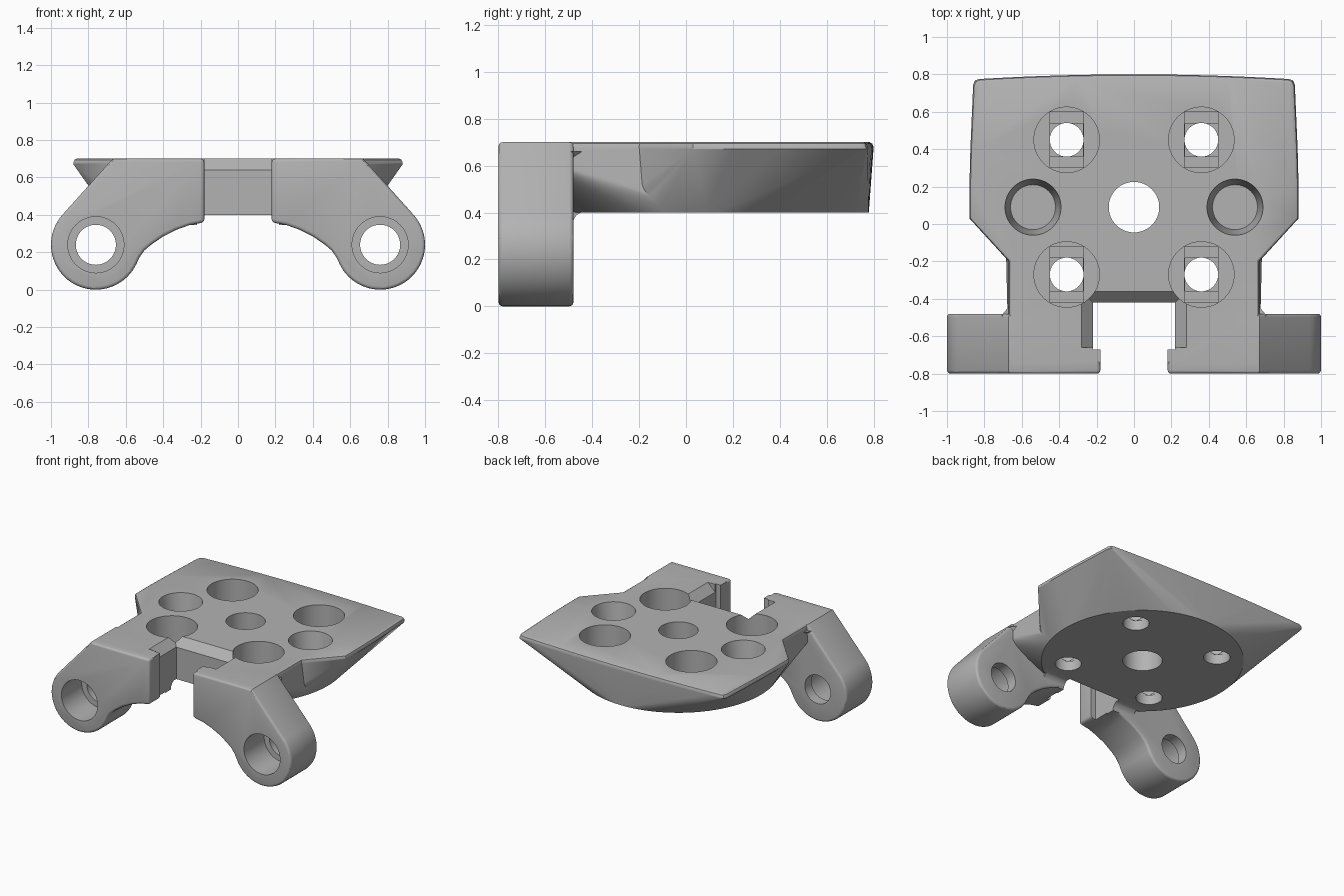
import bpy, bmesh, math
from mathutils import Matrix, Vector

cube = bpy.data.objects.get("Cube")
if cube:
    bpy.data.objects.remove(cube, do_unlink=True)

grey = bpy.data.materials.new("plain_grey")
grey.use_nodes = True
colour = (0.45, 0.45, 0.45, 1)
grey.diffuse_color = colour
grey.node_tree.nodes["Principled BSDF"].inputs["Base Color"].default_value = colour

TOP, BASE = 0.70, 0.40          # plate top and underside
LEG_FRONT, LEG_BACK = -0.80, -0.48
HUB_X, HUB_Z, HUB_R = 0.76, 0.24, 0.24
DISC_Y, DISC_R = 0.09, 0.69


def finish(name, bm):
    bmesh.ops.recalc_face_normals(bm, faces=bm.faces)
    mesh = bpy.data.meshes.new(name)
    bm.to_mesh(mesh)
    bm.free()
    obj = bpy.data.objects.new(name, mesh)
    bpy.context.collection.objects.link(obj)
    mesh.materials.append(grey)
    return obj


def hull(name, points):
    bm = bmesh.new()
    for p in points:
        bm.verts.new(p)
    res = bmesh.ops.convex_hull(bm, input=bm.verts)
    loose = [v for v in bm.verts if not v.link_faces]
    bmesh.ops.delete(bm, geom=loose, context='VERTS')
    bmesh.ops.dissolve_limit(bm, angle_limit=0.001, verts=bm.verts, edges=bm.edges)
    return finish(name, bm)


def box(name, x0, x1, y0, y1, z0, z1):
    return hull(name, [(x, y, z) for x in (x0, x1) for y in (y0, y1) for z in (z0, z1)])


def prism(name, profile, axis, start, end):
    """Extrude a 2D profile along x (profile y,z) or y (profile x,z)."""
    bm = bmesh.new()
    place = (lambda a, b: (start, a, b)) if axis == 'x' else (lambda a, b: (a, start, b))
    face = bm.faces.new([bm.verts.new(place(a, b)) for a, b in profile])
    ext = bmesh.ops.extrude_face_region(bm, geom=[face])
    step = Vector((end - start, 0, 0)) if axis == 'x' else Vector((0, end - start, 0))
    bmesh.ops.translate(bm, verts=[v for v in ext["geom"] if isinstance(v, bmesh.types.BMVert)], vec=step)
    return finish(name, bm)


def cone(name, x, y, z0, z1, r0, r1):
    bm = bmesh.new()
    bmesh.ops.create_cone(bm, cap_ends=True, segments=64, radius1=r0, radius2=r1, depth=z1 - z0,
                          matrix=Matrix.Translation((x, y, (z0 + z1) / 2)))
    return finish(name, bm)


def bore(name, x, z, y0, y1, r):
    obj = cone(name, 0, 0, y0, y1, r, r)
    obj.data.transform(Matrix.Translation((x, 0, z)) @ Matrix.Rotation(-math.pi / 2, 4, 'X'))
    return obj


def apply_modifier(obj, mod):
    bpy.context.view_layer.objects.active = obj
    bpy.ops.object.modifier_apply(modifier=mod.name)


def combine(obj, other, operation):
    mod = obj.modifiers.new("combine", 'BOOLEAN')
    mod.operation, mod.solver, mod.object = operation, 'EXACT', other
    apply_modifier(obj, mod)
    bpy.data.objects.remove(other, do_unlink=True)


def both(points):
    return [(s * x, y) for s in (1, -1) for x, y in points]


def flare(name, outline):
    """Loft the round underside up to a top outline with a softened rim."""
    pts = [(DISC_R * math.cos(a), DISC_Y + DISC_R * math.sin(a), BASE)
           for a in (math.tau * i / 96 for i in range(96))]
    for z, k in ((TOP - 0.03, 1), (TOP - 0.02, 1), (TOP - 0.006, 0.993), (TOP, 0.98)):
        pts += [(x * k, y * k, z) for x, y in both(outline)]
    return hull(name, pts)


# Plate: wide rear part and narrow neck, both rising from one disc
back_edge = [(0.83 * i / 8, 0.80 - 0.025 * (i / 8) ** 2) for i in range(9)]
plate = flare("mounting_plate", back_edge + [(0.85, 0.767), (0.86, 0.745), (0.875, 0.4),
                                             (0.88, 0.2), (0.88, 0.03), (0.67, -0.20)])
combine(plate, flare("neck", [(0.67, -0.15), (0.67, -0.75)]), 'UNION')

# Legs: rounded hub, sloped shoulder and arched underside
for side in (1, -1):
    profile = [(0.18, 0.36), (0.18, TOP), (0.67, TOP)]
    for i in range(41):
        a = math.radians(42 - 197 * i / 40)
        profile.append((HUB_X + HUB_R * math.cos(a), HUB_Z + HUB_R * math.sin(a)))
    profile += [(0.525, 0.175), (0.50, 0.21), (0.465, 0.24), (0.40, 0.285), (0.33, 0.32), (0.26, 0.345)]
    leg = prism("leg", [(side * x, z) for x, z in profile], 'y', LEG_FRONT, LEG_BACK)
    mod = leg.modifiers.new("soft_edges", 'BEVEL')
    mod.width, mod.segments, mod.limit_method = 0.018, 3, 'ANGLE'
    mod.angle_limit = math.radians(55)
    apply_modifier(leg, mod)
    combine(plate, leg, 'UNION')

    # Webs that fillet the leg into the neck and the underside
    web = [(side * x, y, z) for dx, z in ((0, 0.66), (-0.31, BASE + 0.005))
           for x, y in ((0.66 + dx, -0.43), (0.675 + dx, -0.462), (0.705 + dx, -0.485),
                        (0.705 + dx, -0.55), (0.55 + dx, -0.43), (0.55 + dx, -0.55))]
    combine(plate, hull("web", web), 'UNION')
    curve = [(-0.425 + 0.06 * math.cos(a), 0.345 + 0.06 * math.sin(a))
             for a in (math.pi / 2 * (1 + i / 6) for i in range(7))]
    fillet = [(-0.425, 0.45)] + curve + [(-0.55, 0.345), (-0.55, 0.45)]
    combine(plate, prism("fillet", fillet, 'x', side * 0.2, side * 0.40), 'UNION')

# Front slot with chamfered top rim and narrower mouth
combine(plate, box("slot", -0.22, 0.22, -0.67, -0.42, 0.1, 0.9), 'DIFFERENCE')
combine(plate, box("mouth", -0.18, 0.18, -0.9, -0.6, 0.1, 0.9), 'DIFFERENCE')
rim = [(s * x, y, z) for s in (1, -1) for x, y0, z in ((0.22, -0.42, 0.64), (0.30, -0.34, 0.72))
       for y in (y0, -0.66)]
combine(plate, hull("slot_rim", rim), 'DIFFERENCE')

# Holes: centre, tapered pockets, stepped screw holes, hub bores
combine(plate, cone("centre_hole", 0, DISC_Y, 0.2, 0.9, 0.135, 0.135), 'DIFFERENCE')
for side in (1, -1):
    combine(plate, cone("pocket", side * 0.54, DISC_Y, 0.5, TOP + 0.03, 0.12, 0.1545), 'DIFFERENCE')
    for y in (DISC_Y + 0.36, DISC_Y - 0.36):
        x = side * 0.36
        combine(plate, cone("counterbore", x, y, 0.5, 0.9, 0.175, 0.175), 'DIFFERENCE')
        combine(plate, box("step", x - 0.089, x + 0.089, y - 0.148, y + 0.148, 0.487, 0.6), 'DIFFERENCE')
        combine(plate, box("square", x - 0.088, x + 0.088, y - 0.088, y + 0.088, 0.474, 0.6), 'DIFFERENCE')
        combine(plate, cone("screw_hole", x, y, 0.2, 0.6, 0.09, 0.09), 'DIFFERENCE')
    combine(plate, bore("hub_hole", side * HUB_X, HUB_Z, -0.9, -0.3, 0.107), 'DIFFERENCE')
    combine(plate, bore("hub_recess", side * HUB_X, HUB_Z, -0.9, -0.56, 0.15), 'DIFFERENCE')

# Smooth shading with crisp edges
bpy.ops.object.select_all(action='DESELECT')
plate.select_set(True)
bpy.context.view_layer.objects.active = plate
bpy.ops.object.shade_smooth_by_angle(angle=math.radians(30))
